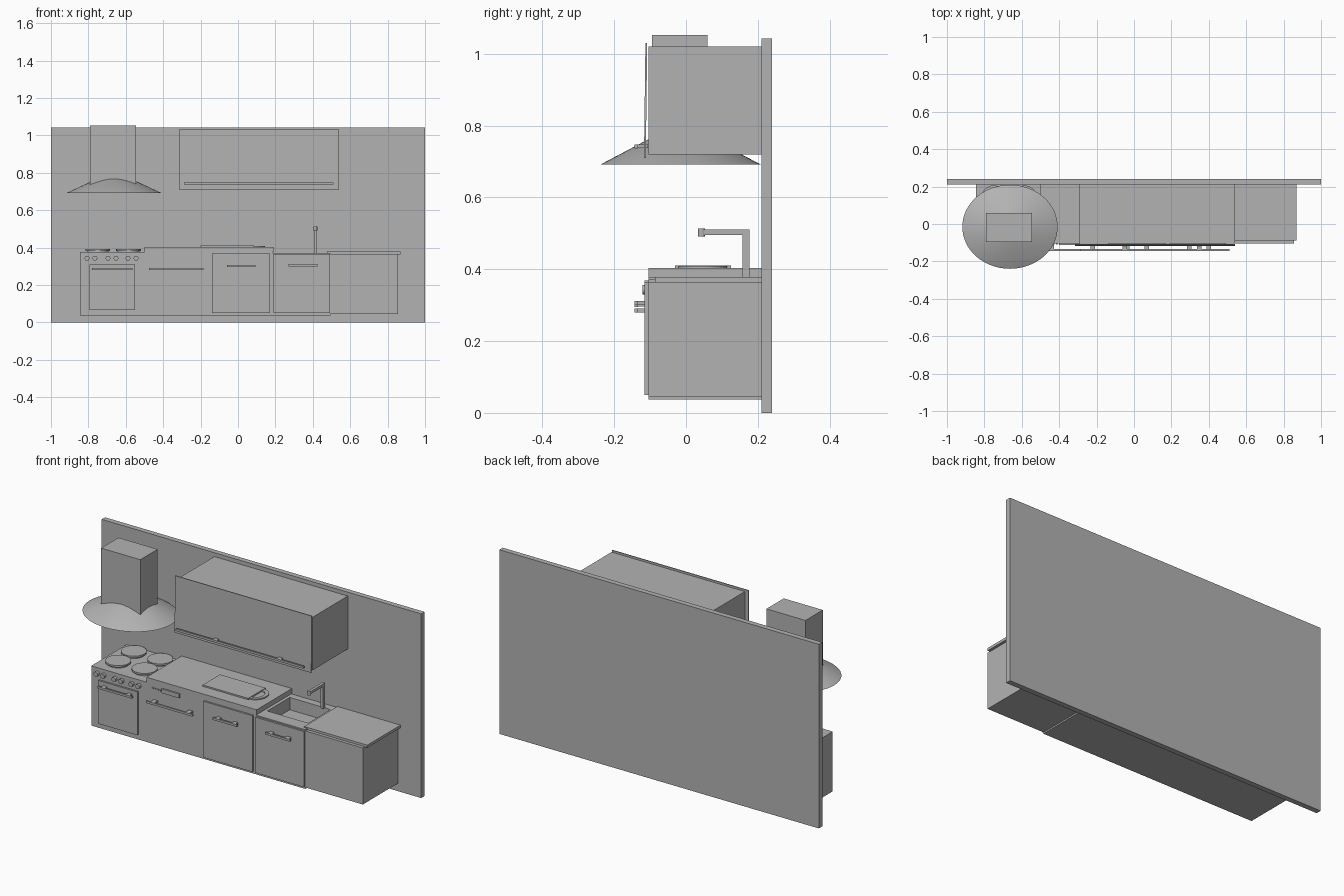
import bpy, bmesh, math
from mathutils import Matrix, Vector

cube = bpy.data.objects.get("Cube")
if cube:
    bpy.data.objects.remove(cube, do_unlink=True)

grey = bpy.data.materials.new("plain_grey")
grey.use_nodes = True
GREY = (0.45, 0.45, 0.45, 1)
grey.diffuse_color = GREY
grey.node_tree.nodes["Principled BSDF"].inputs["Base Color"].default_value = GREY


def finish(name, bm):
    mesh = bpy.data.meshes.new(name)
    bmesh.ops.recalc_face_normals(bm, faces=bm.faces)
    bm.to_mesh(mesh)
    bm.free()
    mesh.materials.append(grey)
    obj = bpy.data.objects.new(name, mesh)
    bpy.context.collection.objects.link(obj)
    return obj


def box_mesh(x, y, z):
    bm = bmesh.new()
    size = [b - a for a, b in (x, y, z)]
    mid = [(a + b) / 2 for a, b in (x, y, z)]
    bmesh.ops.create_cube(bm, size=1, matrix=Matrix.Translation(mid) @ Matrix.Diagonal((*size, 1)))
    return bm


def box(name, x, y, z):
    return finish(name, box_mesh(x, y, z))


def smooth(obj):
    bpy.ops.object.select_all(action="DESELECT")
    obj.select_set(True)
    bpy.context.view_layer.objects.active = obj
    bpy.ops.object.shade_smooth_by_angle(angle=math.radians(35))


def cylinder(name, centre, radius, depth, axis="Z", top=None, stretch=1, segments=32):
    bm = bmesh.new()
    turn = Matrix.Rotation(math.pi / 2, 4, axis) if axis != "Z" else Matrix()
    bmesh.ops.create_cone(bm, cap_ends=True, segments=segments, radius1=radius,
                          radius2=radius if top is None else top, depth=depth,
                          matrix=Matrix.Translation(centre) @ Matrix.Diagonal((1, stretch, 1, 1)) @ turn)
    obj = finish(name, bm)
    smooth(obj)
    return obj


def handle(name, x, z, posts, front=-0.144):
    # Horizontal bar with two short stand-offs
    box(name + "_bar", x, (front, front + 0.01), (z - 0.006, z + 0.006))
    for i, px in enumerate(posts):
        box(f"{name}_post_{i + 1}", (px - 0.012, px + 0.012), (front + 0.01, -0.106), (z - 0.005, z + 0.005))


FRONT, BACK = -0.105, 0.21
DEPTH = (FRONT, BACK)

# Back wall
box("back_wall", (-1, 1), (BACK, 0.24), (0, 1.042))

# Extractor hood
cylinder("hood_canopy", (-0.663, -0.015, 0.75), 0.255, 0.118, top=0.001, stretch=0.88, segments=64)
box("hood_chimney", (-0.79, -0.545), (-0.095, 0.06), (0.72, 1.052))

# Wall cabinet with a slightly tilted flap door
box("wall_cabinet", (-0.295, 0.54), DEPTH, (0.72, 1.02))
bm = box_mesh((-0.315, 0.54), (-0.113, -0.108), (0.71, 1.03))
for v in bm.verts:
    if v.co.z < 0.8:
        v.co.y -= 0.004
finish("wall_cabinet_door", bm)
handle("wall_cabinet_handle", (-0.29, 0.51), 0.742, (-0.05, 0.35))

# Cooker
box("cooker_body", (-0.845, -0.5), DEPTH, (0.037, 0.375))
box("oven_door", (-0.795, -0.55), (-0.115, FRONT), (0.065, 0.31))
handle("oven_handle", (-0.78, -0.565), 0.285, (-0.75, -0.595))
for i, x in enumerate((-0.807, -0.765, -0.695, -0.652, -0.588, -0.545)):
    cylinder(f"cooker_knob_{i + 1}", (x, -0.112, 0.343), 0.013, 0.018, axis="X", segments=20)
for x in (-0.75, -0.585):
    for y in (0.0, 0.14):
        cylinder("hob_ring_base", (x, y, 0.379), 0.058, 0.01)
        cylinder("hob_ring", (x, y, 0.387), 0.066, 0.01)

# Dishwasher
box("dishwasher_body", (-0.5, -0.14), DEPTH, (0.037, 0.378))
handle("dishwasher_handle", (-0.475, -0.185), 0.285, (-0.44, -0.22))
box("dishwasher_latch", (-0.4, -0.29), (-0.113, FRONT), (0.343, 0.367))
for i in range(4):
    x = -0.465 + i * 0.016
    box("dishwasher_button", (x, x + 0.008), (-0.109, FRONT), (0.348, 0.356))

# Cupboard and main worktop
box("cupboard_body", (-0.14, 0.185), DEPTH, (0.037, 0.378))
box("cupboard_door", (-0.138, 0.172), (-0.115, FRONT), (0.05, 0.368))
handle("cupboard_handle", (-0.06, 0.093), 0.301, (-0.035, 0.068))
box("main_worktop", (-0.5, 0.19), DEPTH, (0.375, 0.403))

# Sink unit with a sunken basin
bm = box_mesh((0.185, 0.495), DEPTH, (0.037, 0.372))
top = max(bm.faces, key=lambda f: f.calc_center_median().z)
bmesh.ops.inset_region(bm, faces=[top], thickness=0.02)
for v in top.verts:
    v.co.x = 0.205 if v.co.x < 0.34 else 0.46
    v.co.y = -0.03 if v.co.y < 0.05 else 0.17
basin = bmesh.ops.extrude_discrete_faces(bm, faces=[top])["faces"]
bmesh.ops.translate(bm, verts=basin[0].verts, vec=Vector((0, 0, -0.07)))
finish("sink_unit", bm)
box("sink_door", (0.19, 0.493), (-0.115, FRONT), (0.05, 0.365))
handle("sink_handle", (0.27, 0.425), 0.306, (0.295, 0.4))

# Tap
box("tap_post", (0.406, 0.422), (0.158, 0.177), (0.37, 0.51))
box("tap_spout", (0.406, 0.422), (0.04, 0.177), (0.496, 0.51))
cylinder("tap_nozzle", (0.414, 0.043, 0.502), 0.01, 0.022, segments=16)

# End cupboard with its own worktop
box("end_cupboard", (0.495, 0.855), DEPTH, (0.045, 0.365))
box("end_worktop", (0.475, 0.87), (-0.087, BACK), (0.363, 0.378))

# Chopping board with a looped grip
box("chopping_board", (-0.2, 0.085), (-0.03, 0.125), (0.403, 0.411))
bm = bmesh.new()
loops = []
for scale in (1, 0.68):
    for z in (0.403, 0.409):
        loops.append([bm.verts.new((0.083 + 0.062 * scale * math.sin(a), 0.047 - 0.068 * scale * math.cos(a), z))
                      for a in (math.pi * i / 16 for i in range(17))])
outer_low, outer_high, inner_low, inner_high = loops
for a, b in ((outer_low, outer_high), (outer_high, inner_high),
             (inner_high, inner_low), (inner_low, outer_low)):
    for i in range(16):
        bm.faces.new((a[i], a[i + 1], b[i + 1], b[i]))
finish("board_grip", bm)
